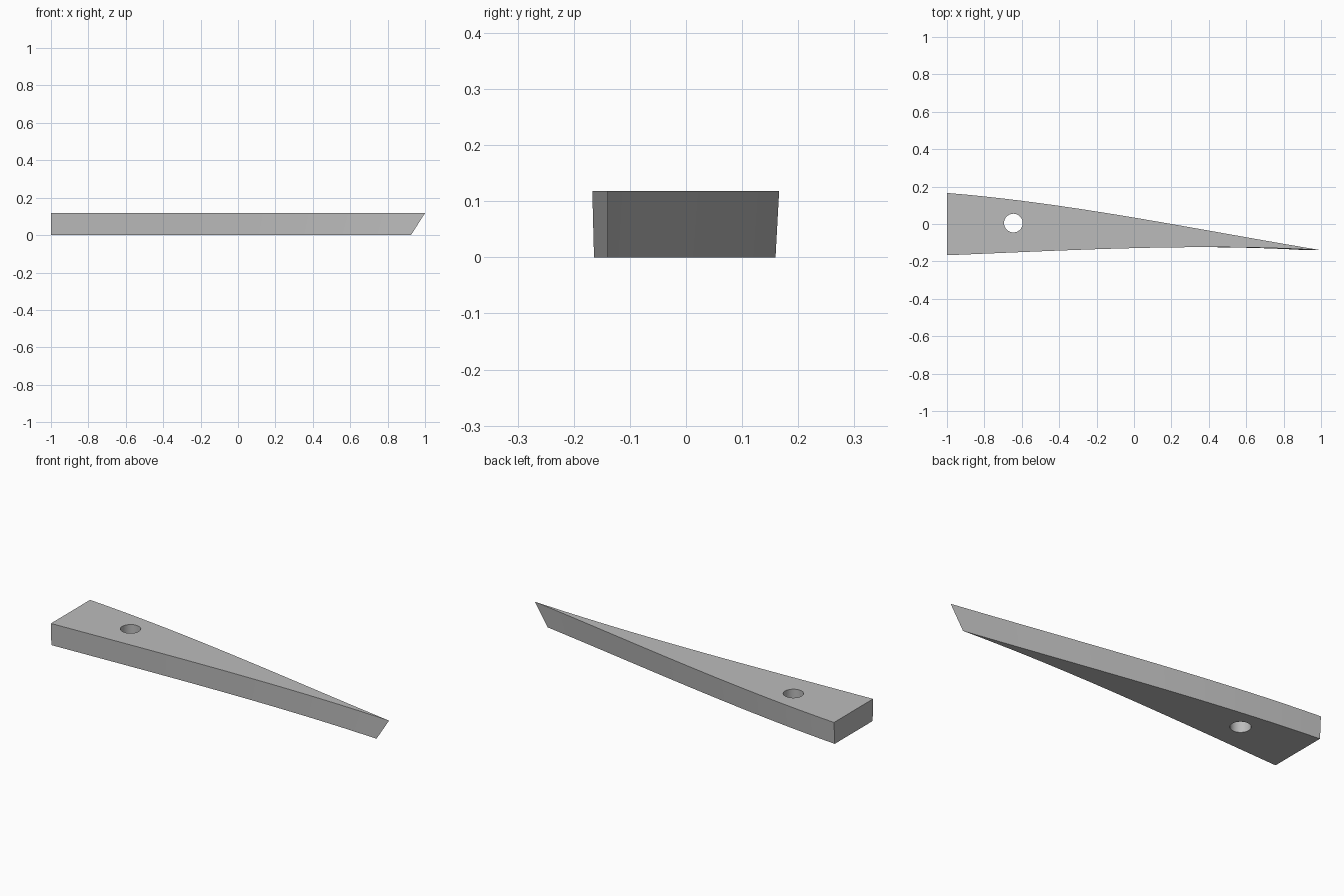
import bpy, bmesh

if "Cube" in bpy.data.objects:
    bpy.data.objects.remove(bpy.data.objects["Cube"])

HEIGHT = 0.118
RAKE = 0.075      # how far the bottom tip sits behind the top tip
STEPS = 20


def curve(points, x):
    """Smooth polynomial through a few (x, y) points."""
    total = 0.0
    for i, (xi, yi) in enumerate(points):
        for j, (xj, _) in enumerate(points):
            if i != j:
                yi *= (x - xj) / (xi - xj)
        total += yi
    return total


back_edge = [(-1, 0.166), (-0.4, 0.097), (0.2, 0.0), (1, -0.14)]
front_edge = [(-1, -0.167), (-0.4, -0.142), (0.3, -0.124), (1, -0.14)]

grey = bpy.data.materials.new("plain grey")
grey.diffuse_color = (0.5, 0.5, 0.5, 1)
grey.use_nodes = True
grey.node_tree.nodes["Principled BSDF"].inputs["Base Color"].default_value = grey.diffuse_color

# Tapered wedge body: rings of four corners swept to a raked knife edge
bm = bmesh.new()
rings = []
for i in range(STEPS + 1):
    t = i / STEPS
    xt, xb = -1 + 2 * t, -1 + (2 - RAKE) * t
    ring = []
    for edge, x, z, shift in ((front_edge, xb, 0, RAKE), (back_edge, xb, 0, RAKE),
                              (back_edge, xt, HEIGHT, 0), (front_edge, xt, HEIGHT, 0)):
        ring.append(bm.verts.new((x, curve(edge, x + shift), z)))
    rings.append(ring)
for a, b in zip(rings, rings[1:]):
    for k in range(4):
        n = (k + 1) % 4
        bm.faces.new((a[k], a[n], b[n], b[k]))
bm.faces.new(rings[0])
bmesh.ops.remove_doubles(bm, verts=bm.verts, dist=0.0005)
bmesh.ops.recalc_face_normals(bm, faces=bm.faces)
mesh = bpy.data.meshes.new("wedge_body")
bm.to_mesh(mesh)
bm.free()
mesh.materials.append(grey)
body = bpy.data.objects.new("wedge_body", mesh)
bpy.context.collection.objects.link(body)

# Round through hole near the wide end
bpy.ops.mesh.primitive_cylinder_add(vertices=40, radius=0.05, depth=0.4,
                                    location=(-0.645, 0.005, HEIGHT / 2))
cutter = bpy.context.object
cutter.name = "hole_cutter"
cutter.data.materials.append(grey)
cut = body.modifiers.new("hole", "BOOLEAN")
cut.operation = "DIFFERENCE"
cut.solver = "EXACT"
cut.object = cutter

bpy.ops.object.select_all(action="DESELECT")
body.select_set(True)
bpy.context.view_layer.objects.active = body
bpy.ops.object.modifier_apply(modifier=cut.name)
bpy.data.objects.remove(cutter)
bpy.ops.object.shade_smooth_by_angle()
